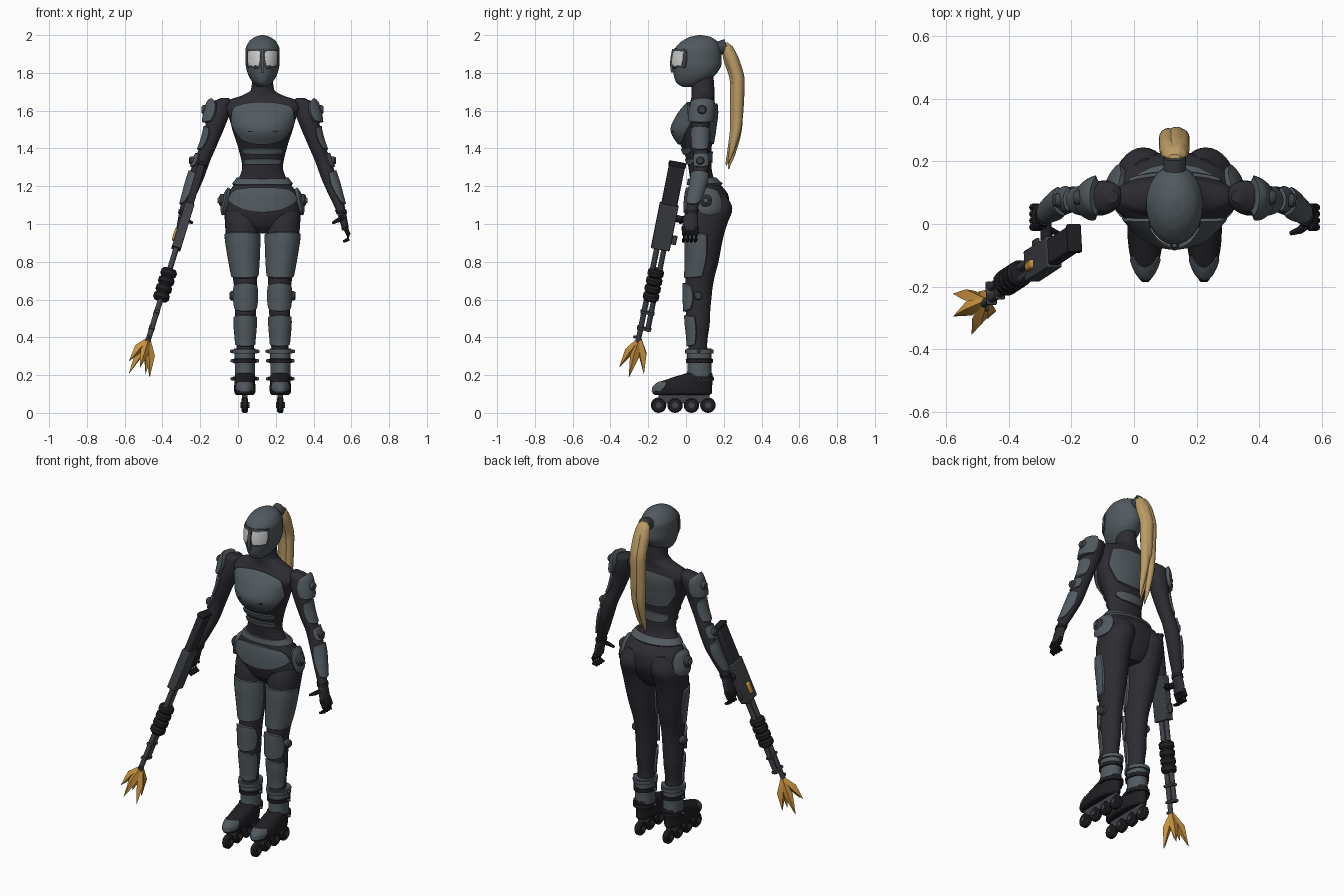
import bpy, math
from mathutils import Vector, Matrix

cube = bpy.data.objects.get("Cube")
if cube:
    bpy.data.objects.remove(cube)

AXIS = .13          # the figure's own middle, the long gun shifts it off centre
made = []


def material(name, *rgb):
    m = bpy.data.materials.new(name)
    m.use_nodes = True
    m.diffuse_color = (*rgb, 1)
    m.node_tree.nodes["Principled BSDF"].inputs["Base Color"].default_value = (*rgb, 1)
    return m


SUIT = material("dark suit", .026, .025, .032)
ARMOR = material("grey armor", .085, .102, .115)
BLACK = material("black rubber", .014, .014, .017)
METAL = material("gun metal", .05, .055, .063)
HAIR = material("blond hair", .5, .33, .13)
GOLD = material("gold", .58, .29, .05)
LENS = material("pale lens", .62, .63, .62)


def add(name, verts, faces, mat, matrix=None, flip=False):
    mesh = bpy.data.meshes.new(name)
    if flip:
        faces = [f[::-1] for f in faces]
    mesh.from_pydata([tuple(v) for v in verts], [], faces)
    if matrix:
        mesh.transform(matrix)
    mesh.materials.append(mat)
    ob = bpy.data.objects.new(name, mesh)
    bpy.context.collection.objects.link(ob)
    made.append(ob)
    return ob


def tube_faces(rings, n):
    faces = [(r * n + i, r * n + (i + 1) % n, (r + 1) * n + (i + 1) % n, (r + 1) * n + i)
             for r in range(rings - 1) for i in range(n)]
    return faces + [tuple(range(n))[::-1], tuple(range((rings - 1) * n, rings * n))]


class Profile:
    """Level oval sections: height, centre x, centre y, half width, front depth, back depth."""

    def __init__(self, rows, side=1):
        self.rows = sorted(r if len(r) == 6 else r + r[-1:] for r in rows)
        self.side = side

    def slope(self, i, k):
        if i in (0, len(self.rows) - 1):
            return 0 if k < 3 else None
        a, b, c = self.rows[i - 1:i + 2]
        p, q = (b[k] - a[k]) / (b[0] - a[0]), (c[k] - b[k]) / (c[0] - b[0])
        return 0 if p * q <= 0 else 2 * p * q / (p + q)

    def section(self, z):
        rows = self.rows
        i = max(j for j in range(len(rows) - 1) if j == 0 or rows[j][0] <= z)
        a, b = rows[i], rows[i + 1]
        h = b[0] - a[0]
        t = min(1, max(0, (z - a[0]) / h))
        out = []
        for k in range(1, 6):
            line = (b[k] - a[k]) / h
            m, n = self.slope(i, k), self.slope(i + 1, k)
            m, n = (line if m is None else m), (line if n is None else n)
            out.append(a[k] + t * t * (3 - 2 * t) * (b[k] - a[k])
                       + h * t * (1 - t) * ((1 - t) * m - t * n))
        return out

    def point(self, z, a):
        cx, cy, rx, front, back = self.section(z)
        c = math.cos(a)
        return Vector((AXIS + self.side * (cx + rx * math.sin(a)),
                       cy - (front if c > 0 else back) * c, z))

    def normal(self, z, a):
        e = .004
        u = self.point(z, a + e) - self.point(z, a - e)
        v = self.point(z + e, a) - self.point(z - e, a)
        return (u.cross(v) * self.side).normalized()

    def skin(self, name, mat, n=32, steps=5):
        zs = [a[0] + (b[0] - a[0]) * j / steps for a, b in zip(self.rows, self.rows[1:])
              for j in range(steps)] + [self.rows[-1][0]]
        verts = [self.point(z, math.tau * i / n) for z in zs for i in range(n)]
        add(name, verts, tube_faces(len(zs), n), mat, flip=self.side < 0)

    def plate(self, name, low, high, mid, half, mat, lift=.01, foot=1, head=1, soft=.6):
        """Raised shell that hugs the surface, rounded at the corners."""
        n = 18
        ticks = [-1] + [-.95 + 1.9 * i / n for i in range(n + 1)] + [1]
        m, verts = len(ticks), []
        ring = half >= 180
        for v in ticks:
            for u in ticks:
                x = u * math.sqrt(1 - (0 if ring else soft) * v * v / 2)
                y = v * math.sqrt(1 - (0 if ring else soft) * u * u / 2)
                x *= foot + (1 - foot) * (1 + y) if y < 0 else 1 + (head - 1) * y
                z, a = (low + high + (high - low) * y) / 2, math.radians(mid + half * x)
                edge = abs(v) == 1 or (abs(u) == 1 and not ring)
                verts.append(self.point(z, a) + self.normal(z, a) * (-.004 if edge else lift))
        faces = [(j * m + i, j * m + i + 1, (j + 1) * m + i + 1, (j + 1) * m + i)
                 for j in range(m - 1) for i in range(m - 1)]
        add(name, verts, faces, mat, flip=self.side < 0)

    def bolt(self, name, z, angle, radius, height, mat):
        a = math.radians(angle)
        n = self.normal(z, a)
        n.z = 0
        p, n = self.point(z, a), n.normalized()
        rod(name, [p - n * .01, p + n * height * .7, p + n * height], [radius, radius, radius * .7], mat)


def rod(name, points, radii, mat, n=16, matrix=None):
    points = [Vector(p) for p in points]
    verts = []
    for i, (p, r) in enumerate(zip(points, radii)):
        t = points[min(i + 1, len(points) - 1)] - points[max(i - 1, 0)]
        q = t.to_track_quat('Z', 'Y')
        verts += [p + q @ Vector((r * math.cos(math.tau * k / n), r * math.sin(math.tau * k / n), 0))
                  for k in range(n)]
    add(name, verts, tube_faces(len(points), n), mat, matrix)


def box(name, centre, size, mat, matrix=None, bevel=.005):
    verts = [[c + s * k / 2 for c, s, k in zip(centre, size, (x, y, z))]
             for z in (-1, 1) for x, y in ((-1, -1), (1, -1), (1, 1), (-1, 1))]
    ob = add(name, verts, tube_faces(2, 4), mat, matrix)
    mod = ob.modifiers.new("bevel", 'BEVEL')
    mod.width, mod.segments = bevel, 2


# torso and neck
torso = Profile([
    (.95, 0, .11, .07, .05, .06), (1.0, 0, .11, .16, .09, .09), (1.08, 0, .11, .205, .11, .12),
    (1.15, 0, .1, .19, .095, .125), (1.2, 0, .09, .157, .075, .1), (1.25, 0, .08, .122, .06, .065),
    (1.3, 0, .075, .108, .062, .06), (1.4, 0, .07, .128, .09, .065), (1.5, 0, .07, .16, .142, .08),
    (1.57, 0, .075, .18, .118, .085), (1.62, 0, .08, .205, .085, .08), (1.655, 0, .085, .18, .06, .065),
    (1.68, 0, .09, .11, .06, .06), (1.71, 0, .09, .062, .06, .06), (1.8, 0, .085, .05, .06, .06)])
torso.skin("torso", SUIT)
torso.plate("chest_plate", 1.42, 1.645, 0, 74, ARMOR, foot=.75, head=.72, soft=.8)
for low, half in ((1.37, 58), (1.315, 62)):
    torso.plate("belly_strip", low, low + .032, 0, half, ARMOR, .008)
torso.plate("back_plate", 1.42, 1.64, 180, 62, ARMOR, foot=.8, head=.8)
torso.plate("lower_back_strip", 1.325, 1.385, 180, 55, ARMOR, .008, foot=.7)
torso.plate("belt", 1.205, 1.24, 0, 180, ARMOR, .012)
torso.plate("pelvis_plate", 1.06, 1.195, 0, 66, ARMOR, .014, foot=.45, soft=.8)
for s in (-1, 1):
    p = torso.point(1.49, s * .42)
    box("chest_slot", p + Vector((0, -.009, 0)), (.028, .01, .005), BLACK, bevel=.001)
    torso.plate("hip_plate", 1.05, 1.185, s * 96, 30, ARMOR, .018, soft=.9)
    torso.bolt("hip_disc", 1.125, s * 90, .034, .032, METAL)
    torso.bolt("hip_disc_cap", 1.125, s * 90, .018, .04, ARMOR)

# head with mask
head = Profile([
    (1.725, 0, .02, .022, .035, .035), (1.75, 0, .04, .052, .092, .06), (1.8, 0, .065, .08, .132, .1),
    (1.85, 0, .065, .09, .137, .124), (1.92, 0, .065, .091, .127, .122), (1.965, 0, .07, .072, .095, .095),
    (1.99, 0, .075, .04, .055, .055), (2.0, 0, .075, .008, .01)])
head.skin("helmet", ARMOR)
head.plate("visor_frame", 1.822, 1.93, 0, 66, METAL, .003, soft=.3)
for s in (-1, 1):
    head.plate("lens", 1.836, 1.917, s * 31, 25, LENS, .006, foot=.85, soft=.25)
head.plate("nose_ridge", 1.8, 1.925, 0, 5, ARMOR, .012, soft=.2)

# ponytail with loose strands
rod("hair_tie", [(AXIS, .175, 1.93), (AXIS, .215, 1.945)], [.036, .036], METAL)
for shift, back, tip, wide in ((0, 0, 1.36, .048), (-.02, .004, 1.29, .03),
                               (.018, .003, 1.32, .03), (0, -.008, 1.31, .028), (.006, .008, 1.4, .034)):
    mid = (1.75 + tip) / 2
    Profile([(1.96, shift / 3, .21, .012, .012), (1.935, shift / 2, .22, wide * .8, .03),
             (1.87, shift, .24 + back, wide, .034), (1.75, shift, .272 + back, wide, .031),
             (mid, shift, .268 + back, wide * .8, .026), (tip + .07, shift, .24 + back, wide * .4, .014),
             (tip, shift * .8, .222 + back, .003, .003)]).skin("hair_strand", HAIR, 16)

# limbs, one pass for each side
for s in (-1, 1):
    arm = Profile([
        (1.668, .2, .088, .02, .02), (1.64, .222, .088, .055, .05), (1.58, .236, .082, .06, .054),
        (1.5, .256, .075, .05, .047), (1.42, .284, .075, .044, .042), (1.34, .318, .08, .043, .04),
        (1.25, .35, .073, .042, .041), (1.15, .386, .05, .034, .036), (1.07, .415, .03, .025, .03),
        (1.02, .428, .024, .021, .04), (.965, .438, .022, .018, .042)], s)
    arm.skin("arm", SUIT)
    arm.plate("shoulder_pad", 1.535, 1.652, 90, 78, ARMOR, .02)
    arm.bolt("shoulder_bolt", 1.605, 90, .024, .034, METAL)
    arm.plate("upper_arm_plate", 1.39, 1.52, 90, 70, ARMOR)
    arm.plate("elbow_plate", 1.3, 1.375, 90, 60, ARMOR)
    arm.bolt("elbow_bolt", 1.335, 85, .022, .026, METAL)
    arm.plate("forearm_plate", 1.1, 1.285, 80, 85, ARMOR, foot=.8)
    arm.plate("glove_cuff", 1.055, 1.075, 0, 180, BLACK, .005)

    def hand_points(*pts):
        return [(AXIS + s * x, y, z) for x, y, z in pts]
    for k in range(4):
        y = -.01 + .021 * k
        rod("finger", hand_points((.436, y, .985), (.454, y, .945), (.453, y, .918), (.428, y - .005, .907)),
            [.013, .012, .011, .007], BLACK, 8)
    rod("thumb", hand_points((.425, 0, 1.035), (.4, -.02, 1.02), (.37, -.03, 1.005)), [.015, .012, .007], BLACK, 8)

    leg = Profile([
        (.2, .094, .07, .048, .055), (.36, .092, .062, .046, .05), (.48, .092, .062, .054, .06, .064),
        (.55, .09, .063, .056, .065, .066), (.64, .09, .065, .058, .07, .073), (.7, .092, .072, .063, .075),
        (.8, .098, .085, .075, .085, .087), (.92, .105, .095, .087, .094, .1), (1.0, .107, .1, .092, .092, .118),
        (1.08, .1, .11, .098, .08, .135), (1.16, .085, .11, .07, .05, .1)], s)
    leg.skin("leg", SUIT)
    leg.plate("thigh_plate", .71, .96, 8, 98, ARMOR, .008, soft=.3)
    leg.plate("knee_plate", .535, .69, 0, 72, ARMOR, .014, soft=.7)
    leg.plate("shin_plate", .35, .52, 0, 85, ARMOR, soft=.4)
    leg.bolt("knee_bolt", .62, 90, .024, .028, METAL)

    # boot and skate
    boot = Profile([(.17, .094, .07, .053, .07, .068), (.24, .094, .07, .053, .062, .064),
                    (.34, .094, .068, .056, .064, .068)], s)
    boot.skin("boot_shaft", ARMOR)
    for z, mat, lift in ((.315, ARMOR, .01), (.265, BLACK, .008), (.17, BLACK, .01)):
        boot.plate("boot_strap", z, z + .022, 0, 180, mat, lift)
        for a in (-90, 90):
            boot.bolt("buckle", z + .011, a, .009, .022, METAL)
    foot = Profile([(.095, .094, -.02, .045, .145, .145), (.106, .094, -.02, .055, .158, .158),
                    (.13, .094, -.02, .057, .156, .158), (.158, .094, 0, .055, .15, .14),
                    (.185, .094, .05, .053, .13, .09), (.21, .094, .07, .048, .07, .068)], s)
    foot.skin("boot_foot", BLACK)
    foot.plate("toe_cap", .112, .165, 0, 55, ARMOR, .004)
    x = AXIS + s * .094
    box("skate_frame", (x, -.01, .075), (.028, .27, .05), METAL)
    for k in range(4):
        y = -.145 + .087 * k
        rod("wheel", [(x + d, y, .041) for d in (-.018, -.01, .01, .018)], [.032, .041, .041, .032], BLACK, 24)
        rod("wheel_hub", [(x - .024, y, .041), (x + .024, y, .041)], [.016, .016], METAL, 12)

# long gun, built along its own axis from butt to muzzle
along = Vector((-.295, -.195, -.965)).normalized()
up = Vector((0, -1, 0))
up = (up - along * up.dot(along)).normalized()
gun = Matrix((up.cross(along), up, along)).transposed().to_4x4()
gun.translation = (-.19, -.045, 1.32)
box("gun_stock", (0, 0, .12), (.04, .085, .24), SUIT, gun, .008)
box("butt_pad", (0, 0, .005), (.046, .092, .02), BLACK, gun)
box("gun_receiver", (0, 0, .355), (.05, .1, .25), METAL, gun)
box("ejected_shell", (-.026, .01, .41), (.02, .03, .07), GOLD, gun, .008)
rod("pistol_grip", [(0, -.04, .3), (0, -.11, .3)], [.02, .018], BLACK, 12, gun)
box("trigger_guard", (0, -.062, .42), (.012, .03, .05), METAL, gun, .003)
rod("gun_barrel", [(0, .018, .45), (0, .018, 1.01)], [.015, .014], METAL, 16, gun)
rod("magazine_tube", [(0, -.02, .45), (0, -.02, .94)], [.014, .014], METAL, 16, gun)
for t in (.84, .93):
    box("barrel_clamp", (0, 0, t), (.032, .075, .016), METAL, gun, .003)
box("front_sight", (0, .038, .985), (.008, .02, .015), METAL, gun, .002)
ribs = range(17)
rod("pump_grip", [(0, -.002, .595 + .011 * k) for k in ribs],
    [.034 if k % 4 == 0 else .043 for k in ribs], BLACK, 20, gun)

# spiked gold muzzle
for k in range(6):
    a = math.tau * k / 5 + .3
    spread = 0 if k == 5 else .068 + .008 * (k % 2)
    side = Vector((math.cos(a), math.sin(a), 0)) * spread
    base = Vector((0, .012, .99))
    reach = Vector((0, 0, .2 - .025 * (k % 3)))
    rod("muzzle_spike", [base, base + side * .55 + reach * .45, base + side + reach],
        [.01, .025, .001], GOLD, 4, gun)

# smooth rounded parts, keep creases
for ob in bpy.context.selected_objects:
    ob.select_set(False)
for ob in made:
    ob.select_set(True)
bpy.context.view_layer.objects.active = made[0]
bpy.ops.object.shade_smooth_by_angle(angle=math.radians(38))
